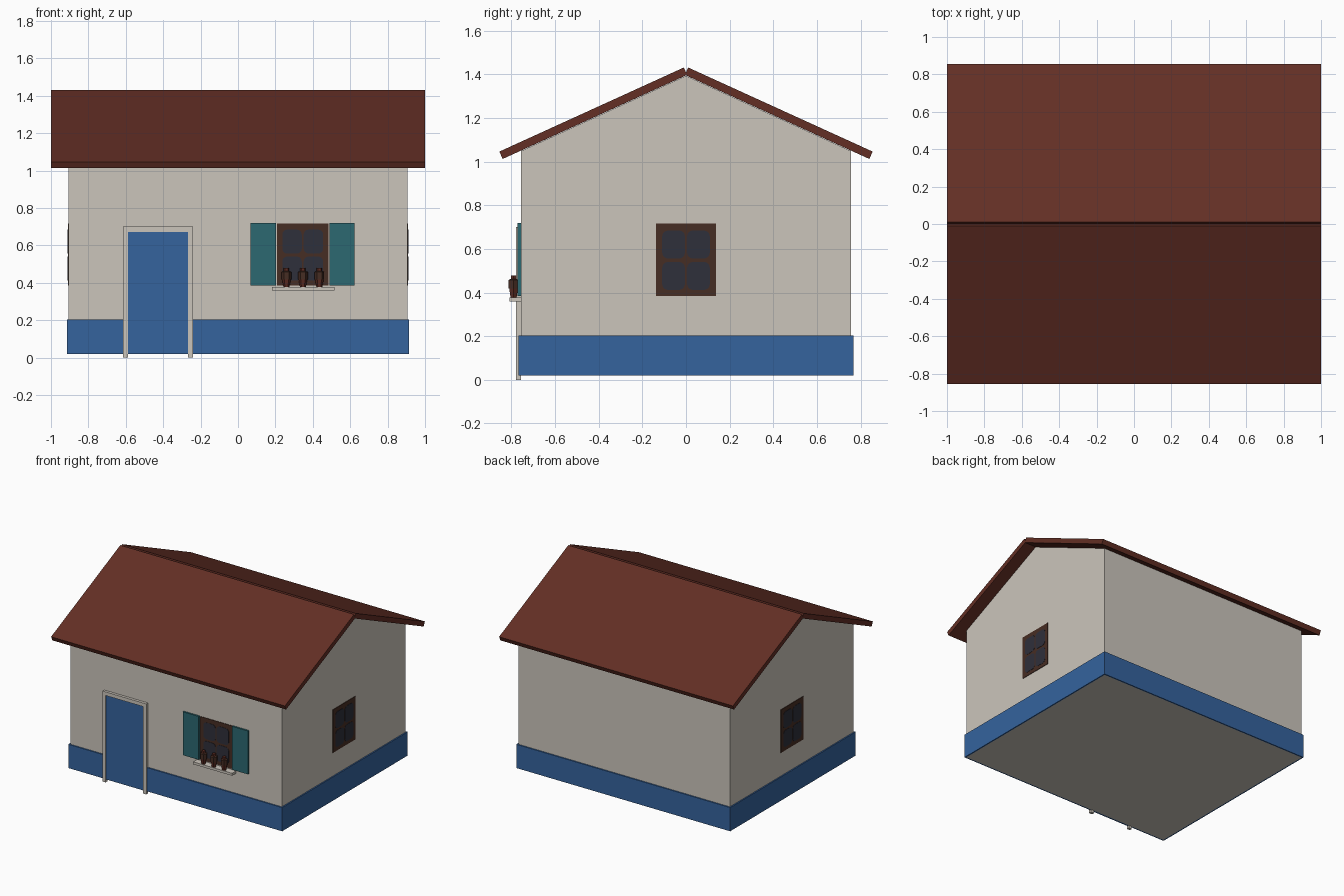
import bpy, bmesh, math
from mathutils import Matrix, Vector

if "Cube" in bpy.data.objects:
    bpy.data.objects.remove(bpy.data.objects["Cube"])


def material(name, rgb):
    m = bpy.data.materials.new(name)
    m.diffuse_color = (*rgb, 1)
    m.use_nodes = True
    m.node_tree.nodes["Principled BSDF"].inputs["Base Color"].default_value = m.diffuse_color
    return m


PLASTER = material("plaster", (0.60, 0.56, 0.50))
BLUE = material("blue paint", (0.035, 0.125, 0.34))
TILE = material("roof red", (0.125, 0.028, 0.018))
TEAL = material("teal shutter", (0.025, 0.14, 0.165))
WOOD = material("dark wood", (0.062, 0.026, 0.017))
GLASS = material("dark glass", (0.028, 0.029, 0.043))
CLAY = material("clay red", (0.11, 0.025, 0.016))


def finish(name, bm, mats, matrix=Matrix()):
    bmesh.ops.recalc_face_normals(bm, faces=bm.faces)
    me = bpy.data.meshes.new(name)
    bm.to_mesh(me)
    bm.free()
    for m in mats:
        me.materials.append(m)
    ob = bpy.data.objects.new(name, me)
    ob.matrix_world = matrix
    bpy.context.collection.objects.link(ob)
    return ob


def box(name, lo, hi, mat, matrix=Matrix()):
    bm = bmesh.new()
    bmesh.ops.create_cube(bm, size=1)
    lo, hi = Vector(lo), Vector(hi)
    for v in bm.verts:
        v.co = Vector([(lo[i] + hi[i]) / 2 + v.co[i] * (hi[i] - lo[i]) for i in range(3)])
    return finish(name, bm, [mat], matrix)


def prism(name, pts, offset, mat, matrix=Matrix()):
    """Extrude a 3D polygon along an offset vector."""
    bm = bmesh.new()
    f = bm.faces.new([bm.verts.new(p) for p in pts])
    r = bmesh.ops.extrude_face_region(bm, geom=[f])
    bmesh.ops.translate(bm, vec=offset, verts=[g for g in r["geom"] if isinstance(g, bmesh.types.BMVert)])
    return finish(name, bm, [mat], matrix)


WX, WY = 0.905, 0.757          # wall half sizes
SLOPE = math.radians(24.5)

# Gabled house body
prism("walls", [(-WX, -WY, 0.02), (-WX, WY, 0.02), (-WX, WY, 1.048), (-WX, 0, 1.393), (-WX, -WY, 1.048)],
      (2 * WX, 0, 0), PLASTER)

# Blue plinth band around the walls
bm = bmesh.new()
rings = []
for d, z in ((0, 0.02), (0.01, 0.02), (0.01, 0.203), (0, 0.203)):
    rings.append([bm.verts.new((sx * (WX + d), sy * (WY + d), z))
                  for sx, sy in ((-1, -1), (1, -1), (1, 1), (-1, 1))])
for a, b in zip(rings, rings[1:] + rings[:1]):
    for i in range(4):
        j = (i + 1) % 4
        bm.faces.new((a[i], a[j], b[j], b[i]))
finish("plinth_band", bm, [BLUE])

# Two roof slabs meeting at the ridge
down = Vector((0, math.cos(SLOPE), -math.sin(SLOPE)))
inward = Vector((0, -math.sin(SLOPE), -math.cos(SLOPE))) * 0.037
top = Vector((-1, 0.01, 1.431))
eave = top + down * 0.929
for side, name in ((-1, "roof_front"), (1, "roof_back")):
    pts = [Vector((p.x, p.y * side, p.z)) for p in (top, eave, eave + inward, top + inward)]
    prism(name, pts, (2, 0, 0), TILE)

# Door and its surround
box("door", (-0.588, -0.77, 0.02), (-0.267, -WY, 0.672), BLUE)
box("door_jamb_left", (-0.614, -0.778, 0), (-0.588, -WY, 0.672), PLASTER)
box("door_jamb_right", (-0.267, -0.778, 0), (-0.24, -WY, 0.672), PLASTER)
box("door_lintel", (-0.614, -0.778, 0.672), (-0.24, -WY, 0.70), PLASTER)


# Windows: wooden plate with four rounded panes, facing local -y
def window(name, matrix):
    box(name + "_frame", (-0.138, -0.004, 0.384), (0.138, 0, 0.717), WOOD, matrix)
    r, w, h = 0.026, 0.052, 0.064
    for cx in (-0.057, 0.057):
        for cz in (0.476, 0.620):
            pts = []
            for k, (sx, sz) in enumerate(((1, 1), (-1, 1), (-1, -1), (1, -1))):
                for s in range(5):
                    a = math.pi / 2 * (k + s / 4)
                    pts.append((cx + sx * (w - r) + r * math.cos(a), -0.004,
                                cz + sz * (h - r) + r * math.sin(a)))
            prism(name + "_pane", pts, (0, -0.002, 0), GLASS, matrix)


FX = 0.346
window("front_window", Matrix.Translation((FX, -WY, 0)))
for s, name in ((1, "right_window"), (-1, "left_window")):
    window(name, Matrix.Translation((s * WX, 0, 0)) @ Matrix.Rotation(s * math.pi / 2, 4, "Z"))

# Shutters and sill
for s, name in ((-1, "shutter_left"), (1, "shutter_right")):
    a, b = sorted((FX + s * 0.142, FX + s * 0.278))
    box(name, (a, -0.771, 0.384), (b, -WY, 0.719), TEAL)
box("window_sill", (0.182, -0.808, 0.358), (0.515, -WY, 0.377), PLASTER)

# Hexagonal flower pots on the sill
profile = ((0.016, 0.377), (0.023, 0.418), (0.026, 0.418), (0.026, 0.458), (0.015, 0.462), (0.015, 0.478))
for i, x in enumerate((0.259, 0.347, 0.435)):
    bm = bmesh.new()
    rings = [[bm.verts.new((x + r * math.cos(k * math.pi / 3), -0.79 + r * math.sin(k * math.pi / 3), z))
              for k in range(6)] for r, z in profile]
    for n, (a, b) in enumerate(zip(rings, rings[1:])):
        for k in range(6):
            f = bm.faces.new((a[k], a[k - 1], b[k - 1], b[k]))
            f.material_index = 1 if n in (1, 2, 3) else 0
    bm.faces.new(rings[0])
    bm.faces.new(rings[-1])
    finish(f"flower_pot_{i + 1}", bm, [CLAY, WOOD])
